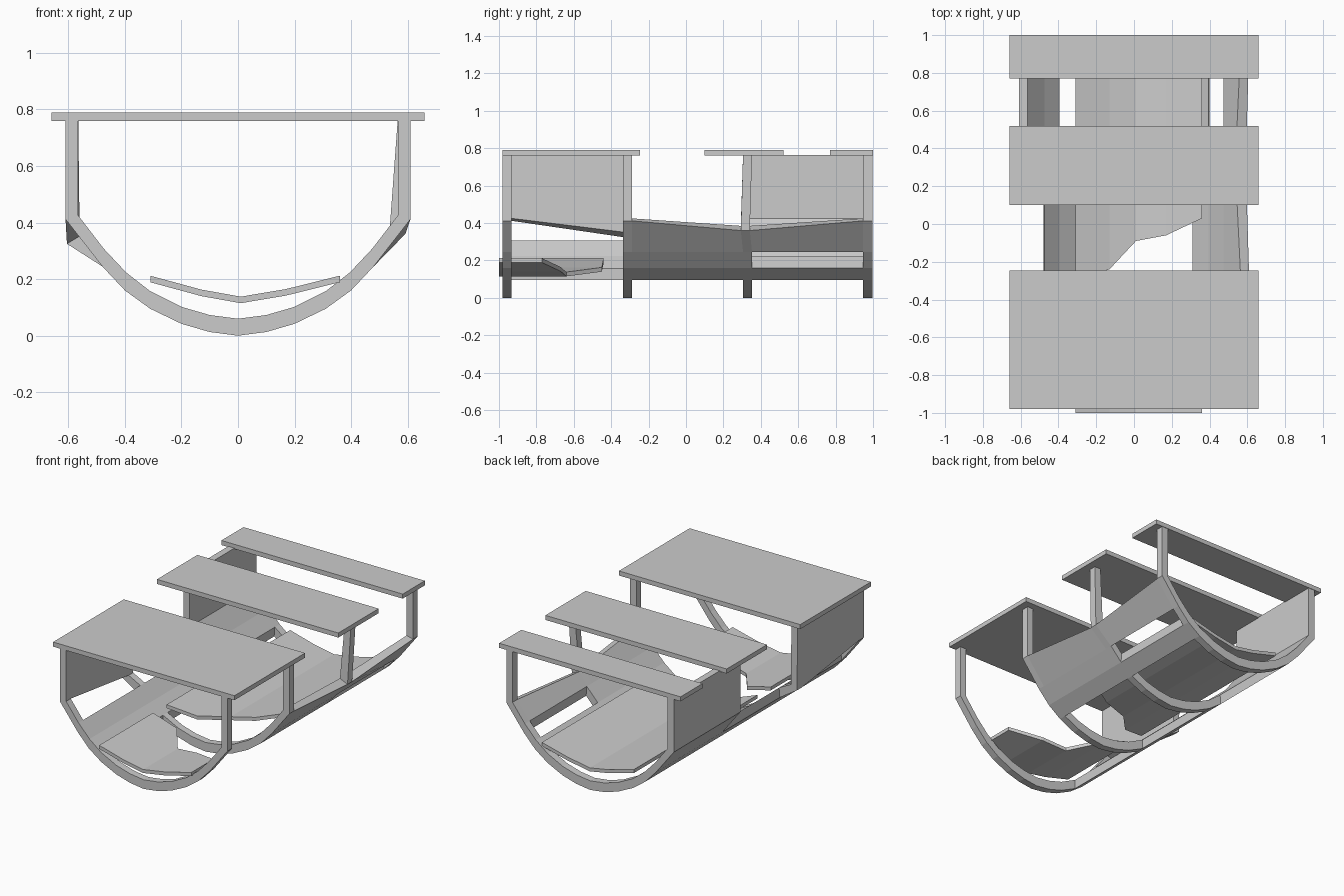
import bpy, bmesh

if "Cube" in bpy.data.objects:
    bpy.data.objects.remove(bpy.data.objects["Cube"])

# Half section of a rib: (outer x, outer z, inner x, inner z), keel to deck
HALF = [(0, 0, 0, .06), (.1, .013, .1, .073), (.2, .042, .2, .102),
        (.31, .095, .31, .157), (.4, .16, .395, .223), (.48, .245, .475, .308),
        (.61, .412, .565, .425), (.61, .765, .565, .765)]
RIB_Y = [(-.98, -.932), (-.337, -.29), (.305, .353), (.947, .997)]
# Bent knees: (rib, station) -> section and shift along y
BENT = {(1, -6): (.605, .325, .56, .352, 0), (2, 6): (.592, .36, .537, .385, -.012)}


def rib_points(rib, k, face):
    """Outer and inner point of a rib at signed station k, on its front or back face."""
    ox, oz, ix, iz, dy = BENT.get((rib, k), HALF[abs(k)] + (0,))
    s = -1 if k < 0 else 1
    y = RIB_Y[rib][face] + dy
    return (s * ox, y, oz), (s * ix, y, iz)


def skin(name, rings):
    """Closed solid through a row of four-point rings."""
    bm = bmesh.new()
    vs = [[bm.verts.new(p) for p in r] for r in rings]
    for a, b in zip(vs, vs[1:]):
        for i in range(4):
            j = (i + 1) % 4
            bm.faces.new((a[i], a[j], b[j], b[i]))
    bm.faces.new(vs[0])
    bm.faces.new(vs[-1])
    bmesh.ops.recalc_face_normals(bm, faces=bm.faces)
    me = bpy.data.meshes.new(name)
    bm.to_mesh(me)
    bm.free()
    ob = bpy.data.objects.new(name, me)
    bpy.context.collection.objects.link(ob)
    return ob


def loft(name, a, fa, b, fb, k0, k1):
    """Hull piece between a face of rib a and a face of rib b, stations k0 to k1."""
    rings = []
    for k in range(k0, k1 + 1):
        o0, i0 = rib_points(a, k, fa)
        o1, i1 = rib_points(b, k, fb)
        rings.append((o0, i0, i1, o1))
    return skin(name, rings)


# Four ribs
for r in range(4):
    loft(f"rib_{r + 1}", r, 0, r, 1, -7, 7)

# Hull planking and side walls that remain between the ribs
for name, a, b, k0, k1 in [
        ("front_left_wall", 0, 1, -7, -6),
        ("front_left_planking", 0, 1, -5, -3),
        ("middle_left_planking", 1, 2, -5, -3),
        ("back_left_wall_and_planking", 2, 3, -7, -4),
        ("middle_right_planking", 1, 2, 3, 6),
        ("back_right_upper_planking", 2, 3, 5, 6),
        ("back_right_lower_planking", 2, 3, 3, 4)]:
    loft(name, a, 1, b, 0, k0, k1)

# Deck slabs
for name, y0, y1 in [("front_deck", -.98, -.245), ("middle_deck", .1, .52), ("back_deck", .77, 1)]:
    skin(name, [[(x, y0, .76), (x, y1, .76), (x, y1, .79), (x, y0, .79)] for x in (-.66, .66)])

# Dished inner floor in two pieces with broken ends: (x, top z, front piece end, back piece start)
FLOOR = [(-.31, .212, -.44, -.3), (-.13, .163, -.45, -.24), (.01, .138, -.64, -.09),
         (.17, .165, -.67, -.06), (.36, .212, -.77, .03)]
T = .023
skin("front_floor", [[(x, -1, z - T), (x, e, z - T), (x, e, z), (x, -1, z)] for x, z, e, s in FLOOR])
skin("back_floor", [[(x, s, z - T), (x, .985, z - T), (x, .985, z), (x, s, z)] for x, z, e, s in FLOOR])
